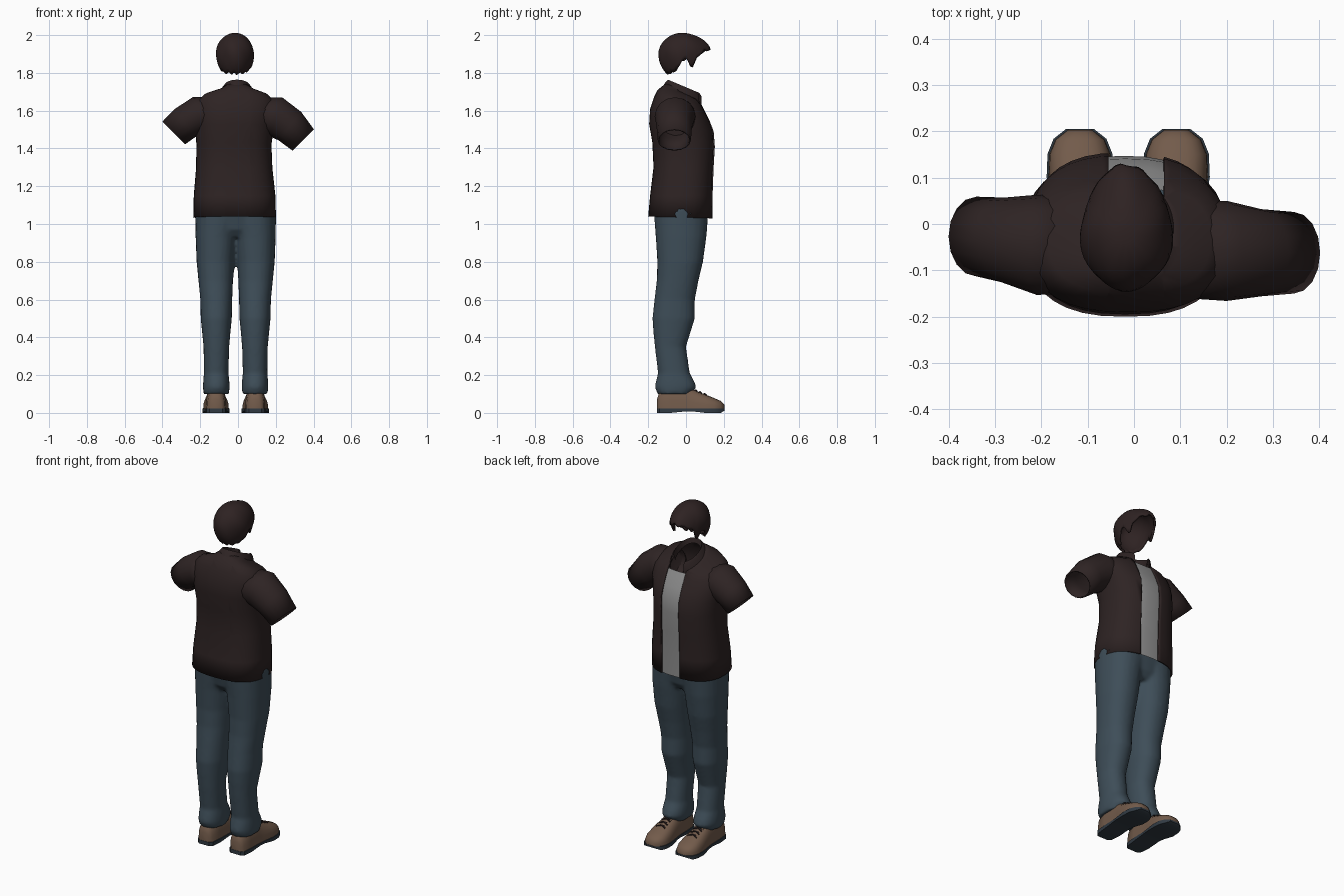
import bpy, bmesh, math
from mathutils import Vector

if "Cube" in bpy.data.objects:
    bpy.data.objects.remove(bpy.data.objects["Cube"])


def material(name, rgb):
    m = bpy.data.materials.new(name)
    m.diffuse_color = (*rgb, 1)
    m.use_nodes = True
    m.node_tree.nodes["Principled BSDF"].inputs["Base Color"].default_value = m.diffuse_color
    return m


SHIRT = material("dark brown cloth", (0.027, 0.017, 0.017))
HAIR = material("dark brown hair", (0.027, 0.016, 0.016))
DENIM = material("blue denim", (0.048, 0.075, 0.098))
TEE = material("grey cotton", (0.28, 0.28, 0.28))
LEATHER = material("tan leather", (0.17, 0.105, 0.07))
SOLE = material("dark blue rubber", (0.03, 0.042, 0.055))
LEG_MIDDLE = -0.0125


def loft(bm, rings, caps=False):
    """Skin a list of equally long closed rings."""
    rows = [[bm.verts.new(p) for p in r] for r in rings]
    n = len(rows[0])
    for a, b in zip(rows, rows[1:]):
        for i in range(n):
            j = (i + 1) % n
            bm.faces.new((a[i], a[j], b[j], b[i]))
    if caps:
        bm.faces.new(rows[0][::-1])
        bm.faces.new(rows[-1])


def finish(bm, name, mat, thick=0.0, angle=50):
    bmesh.ops.recalc_face_normals(bm, faces=bm.faces[:])
    me = bpy.data.meshes.new(name)
    bm.to_mesh(me)
    bm.free()
    ob = bpy.data.objects.new(name, me)
    bpy.context.collection.objects.link(ob)
    me.materials.append(mat)
    bpy.ops.object.select_all(action='DESELECT')
    ob.select_set(True)
    bpy.context.view_layer.objects.active = ob
    bpy.ops.object.shade_smooth_by_angle(angle=math.radians(angle))
    if thick:
        s = ob.modifiers.new("thickness", 'SOLIDIFY')
        s.thickness = thick
        s.offset = -1
    return ob


def spow(v, e):
    return math.copysign(abs(v) ** e, v)


def oval(zb, zf, x0, x1, y0, y1, n=36, e=2.5, inset=0.0):
    """Rounded ring, its height running from zb at the back to zf at the front."""
    pts = []
    for i in range(n):
        t = 2 * math.pi * i / n
        c, s = spow(math.cos(t), 2 / e), spow(math.sin(t), 2 / e)
        pts.append(((x0 + x1) / 2 + ((x1 - x0) / 2 - inset) * c,
                    (y0 + y1) / 2 + ((y1 - y0) / 2 - inset) * s,
                    zb + (zf - zb) * (s + 1) / 2))
    return pts


def split_front(bm, xa, xb, keep):
    """Cut along two vertical lines; remove the front strip, or all but it."""
    for x in (xa, xb):
        bmesh.ops.bisect_plane(bm, geom=bm.verts[:] + bm.edges[:] + bm.faces[:],
                               plane_co=(x, 0, 0), plane_no=(1, 0, 0))
    gone = []
    for f in bm.faces:
        c = f.calc_center_median()
        if (xa < c.x < xb and c.y > 0) != keep:
            gone.append(f)
    bmesh.ops.delete(bm, geom=gone, context='FACES')


# Open shirt body
TORSO = [(1.04, 1.03, -.237, .20, -.20, .142),
         (1.15, 1.15, -.234, .198, -.19, .142),
         (1.30, 1.29, -.222, .182, -.172, .147),
         (1.43, 1.41, -.220, .177, -.178, .154),
         (1.53, 1.49, -.228, .190, -.195, .148),
         (1.61, 1.55, -.232, .205, -.190, .125),
         (1.67, 1.60, -.222, .198, -.170, .100),
         (1.71, 1.63, -.185, .165, -.150, .085),
         (1.73, 1.645, -.110, .100, -.125, .078),
         (1.75, 1.66, -.078, .068, -.100, .075)]
bm = bmesh.new()
loft(bm, [oval(*r) for r in TORSO])
split_front(bm, -.055, .065, False)
finish(bm, "shirt_body", SHIRT, 0.008)

# Undershirt panel seen in the opening
bm = bmesh.new()
loft(bm, [oval(*r, inset=0.007) for r in TORSO[:8]])
split_front(bm, -.08, .09, True)
finish(bm, "undershirt_front", TEE)

# Folded collar
bm = bmesh.new()
loft(bm, [oval(1.715, 1.625, -.108, .098, -.132, .088, e=2.1),
          oval(1.752, 1.675, -.085, .075, -.108, .090, e=2.1),
          oval(1.764, 1.690, -.074, .064, -.095, .080, e=2.1),
          oval(1.735, 1.640, -.068, .058, -.085, .066, e=2.1)])
split_front(bm, -.04, .05, False)
finish(bm, "shirt_collar", SHIRT)


# Short open sleeves: side distance, y, z, droop angle, radius, y radius
def sleeve(name, side, stations):
    bm = bmesh.new()
    rings = []
    for d, y, z, a, r, ry in stations:
        a = math.radians(a)
        up = Vector((side * math.sin(a), 0, math.cos(a)))
        rings.append([Vector((side * d, y, z)) + up * r * math.cos(t)
                      + Vector((0, ry * math.sin(t), 0))
                      for t in (2 * math.pi * i / 16 for i in range(16))])
    loft(bm, rings)
    finish(bm, name, SHIRT, 0.008)


sleeve("left_sleeve", -1, [(.13, -.045, 1.585, 8, .085, .105),
                           (.21, -.045, 1.575, 15, .102, .108),
                           (.28, -.035, 1.535, 38, .092, .092),
                           (.34, -.027, 1.482, 45, .085, .086)])
sleeve("right_sleeve", 1, [(.11, -.055, 1.585, 8, .085, .105),
                           (.20, -.058, 1.568, 18, .108, .108),
                           (.275, -.062, 1.518, 38, .096, .094),
                           (.345, -.062, 1.445, 45, .080, .088)])

# Trousers: two legs and a seat fused together
LEG = [(.10, .035, .170, -.150, .025), (.135, .032, .173, -.165, .055),
       (.165, .033, .172, -.160, .045), (.21, .038, .168, -.148, .020),
       (.35, .034, .170, -.165, .000), (.43, .027, .178, -.173, .025),
       (.50, .020, .185, -.178, .047), (.60, .018, .187, -.167, .047),
       (.70, .014, .197, -.155, .066), (.80, .008, .207, -.152, .090),
       (.93, -.004, .212, -.160, .108), (1.08, -.040, .214, -.172, .120)]
bm = bmesh.new()
for s in (-1, 1):
    rings = [oval(z, z, LEG_MIDDLE + s * a, LEG_MIDDLE + s * b, y0, y1, 24, 2.2)
             for z, a, b, y0, y1 in LEG]
    loft(bm, rings if s > 0 else [r[::-1] for r in rings], True)
loft(bm, [oval(.93, .93, -.12, .095, -.12, .075),
          oval(.97, .97, -.19, .165, -.15, .10),
          oval(1.08, 1.08, -.226, .20, -.175, .122)], True)
ob = finish(bm, "trousers", DENIM, angle=180)
m = ob.modifiers.new("fuse", 'REMESH')
m.mode = 'VOXEL'
m.voxel_size = 0.01
m.use_smooth_shade = True
m = ob.modifiers.new("soften", 'SMOOTH')
m.iterations = 4

# Shoes: y, half width, top height
SHOE = [(-.153, .030, .075), (-.138, .046, .12), (-.08, .052, .15),
        (.00, .054, .145), (.035, .058, .125), (.10, .068, .098),
        (.15, .066, .078), (.182, .053, .064), (.203, .026, .045)]
for side, s in (("left", -1), ("right", 1)):
    cx = LEG_MIDDLE + s * .104
    upper, sole = bmesh.new(), bmesh.new()
    rings, slabs = [], []
    for y, w, top in SHOE:
        rings.append([(cx + w * spow(math.cos(t), .75), y,
                       .018 + (top - .018) * spow(math.sin(t), .75))
                      for t in (math.pi * i / 12 for i in range(13))])
        v = w + .004
        low = .008 if -.05 < y < .05 else (.012 if y > .19 else 0)
        slabs.append([(cx - v, y * 1.01, low), (cx + v, y * 1.01, low),
                      (cx + v, y * 1.01, .022), (cx - v, y * 1.01, .022)])
    loft(upper, rings, True)
    loft(sole, slabs, True)
    finish(upper, side + "_shoe", LEATHER)
    finish(sole, side + "_sole", SOLE, angle=30)
    # Crossed laces on the instep
    bm = bmesh.new()
    for k in range(3):
        y = .05 + .024 * k
        z = .126 - .42 * (y - .035)
        for d in (-1, 1):
            pts = [(cx - .028, y - d * .009, z - .006), (cx, y, z + .002),
                   (cx + .028, y + d * .009, z - .006)]
            loft(bm, [[(x, yy + a, zz + b) for a, b in
                       ((-.003, -.003), (.003, -.003), (.003, .003), (-.003, .003))]
                      for x, yy, zz in pts], True)
    finish(bm, side + "_laces", SHIRT, angle=30)

# Hair cap: hairline height by angle away from the face
HAIRLINE = [(0, 1.925), (35, 1.91), (50, 1.885), (57, 1.835), (66, 1.84), (74, 1.87),
            (92, 1.868), (100, 1.825), (130, 1.805), (180, 1.80)]


def hairline(deg):
    for (a, za), (b, zb) in zip(HAIRLINE, HAIRLINE[1:]):
        if deg <= b:
            return za + (zb - za) * (deg - a) / (b - a)
    return HAIRLINE[-1][1]


bm = bmesh.new()
N, ROWS = 56, 12
rings = []
for r in range(1, ROWS + 1):
    ring = []
    for i in range(N):
        t = 2 * math.pi * i / N - math.pi
        z = hairline(abs(math.degrees(t))) + (.006 if i % 4 < 2 else -.003)
        rz = .10 if z > 1.9 else .13
        last = math.acos((z - 1.9) / rz)
        p = last * r / ROWS
        lump = 1 + .025 * math.sin(5 * t + 3 * p) * math.sin(p)
        fringe = .036 * math.exp(-(t / .6) ** 2) * math.sin(p) ** 2
        c = math.cos(p)
        ring.append((-.016 + .088 * lump * math.sin(p) * math.sin(t),
                     -.021 + .111 * lump * math.sin(p) * math.cos(t) + fringe,
                     1.9 + c * (.10 if c > 0 else .13)))
    rings.append(ring)
loft(bm, rings)
bm.verts.ensure_lookup_table()
bm.faces.new(bm.verts[:N])
finish(bm, "hair", HAIR, 0.012)
